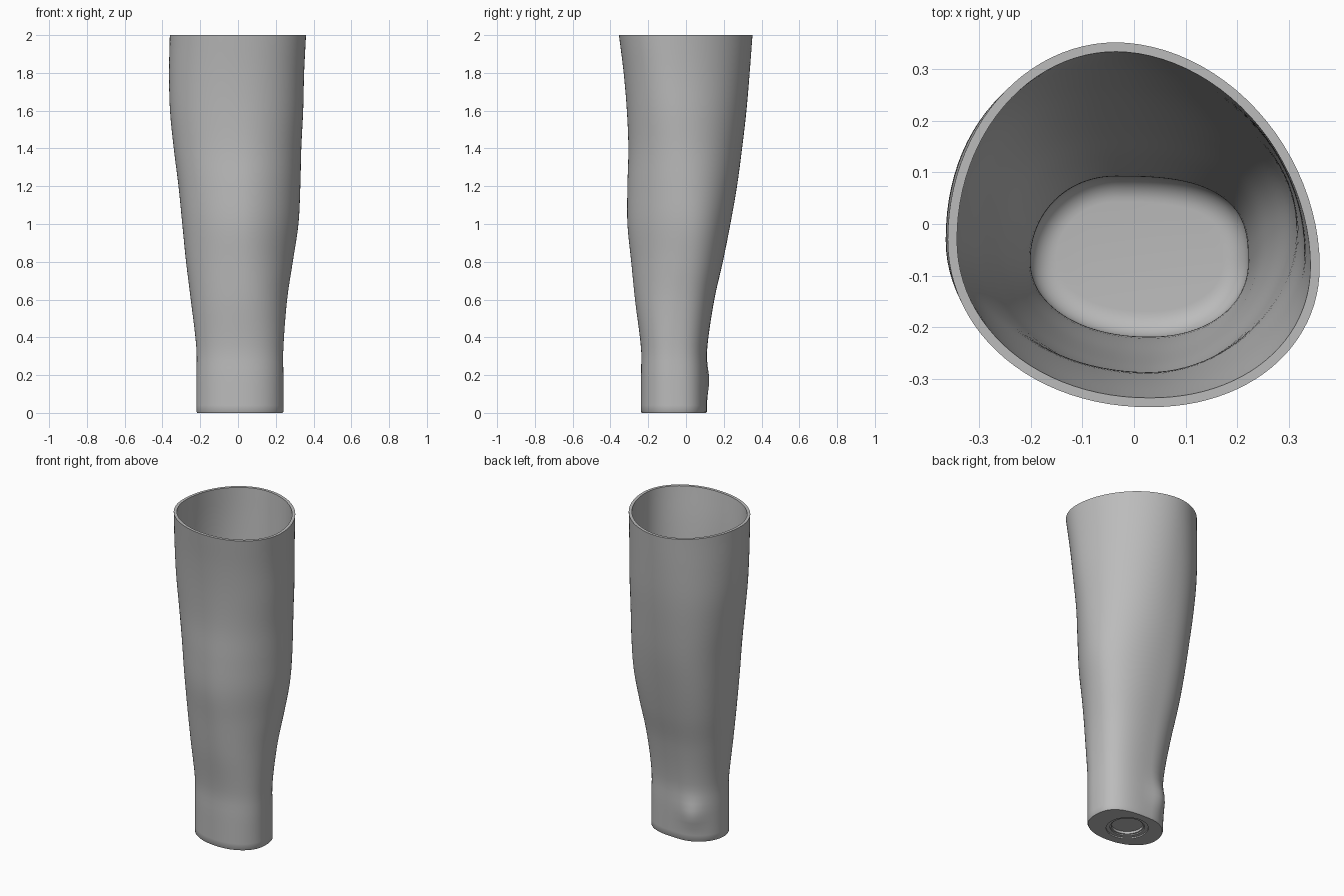
import bpy
import bmesh
import math
from mathutils import Vector

default_cube = bpy.data.objects.get("Cube")
if default_cube:
    bpy.data.objects.remove(default_cube, do_unlink=True)

QUARTER = 24          # points per quarter of a section
WALL = 0.018
FLOOR = 0.05
FILLET = 0.05
RECESS_CENTRE = Vector((0.0, -0.06))

# Extents by height: z, right side, left side, front, back
EXTENTS = [
    (0.0, -0.22, 0.24, -0.238, 0.11),
    (0.2, -0.22, 0.24, -0.238, 0.112),
    (0.34, -0.22, 0.24, -0.238, 0.112),
    (0.6, -0.25, 0.26, -0.27, 0.15),
    (0.8, -0.275, 0.29, -0.29, 0.195),
    (1.0, -0.295, 0.32, -0.31, 0.235),
    (1.2, -0.315, 0.33, -0.31, 0.27),
    (1.4, -0.34, 0.335, -0.305, 0.297),
    (1.6, -0.36, 0.345, -0.313, 0.32),
    (1.8, -0.365, 0.35, -0.33, 0.337),
    (2.0, -0.361, 0.36, -0.355, 0.352),
]

# Shape by height: z, y of the +x and -x extremes, roundness of four corners
SHAPE = [
    (0.0, -0.07, -0.07, 2.8, 2.0, 2.1, 2.1),
    (0.4, -0.07, -0.07, 2.7, 2.1, 2.1, 2.1),
    (1.0, 0.0, -0.04, 2.2, 2.5, 2.0, 1.85),
    (2.0, -0.08, -0.03, 1.9, 2.0, 2.05, 2.1),
]


def sample(table, z):
    """Smooth interpolation of table rows at height z."""
    i = 0
    while i < len(table) - 2 and z > table[i + 1][0]:
        i += 1
    a, b = table[i], table[i + 1]
    before, after = table[max(i - 1, 0)], table[min(i + 2, len(table) - 1)]
    span = b[0] - a[0]
    t = (z - a[0]) / span
    values = []
    for k in range(1, len(a)):
        slope_a = (b[k] - before[k]) / (b[0] - before[0]) * span
        slope_b = (after[k] - a[k]) / (after[0] - a[0]) * span
        values.append((2*t**3 - 3*t**2 + 1) * a[k] + (t**3 - 2*t**2 + t) * slope_a
                      + (3*t**2 - 2*t**3) * b[k] + (t**3 - t**2) * slope_b)
    return values


def section(z):
    """Closed outline made of four rounded quarters between the extremes."""
    x_min, x_max, y_min, y_max = sample(EXTENTS, z)
    y_pos, y_neg, *power = sample(SHAPE, z)
    back_x, front_x = -0.035, 0.03
    corners = [
        (x_max, y_pos, back_x, y_max),
        (x_min, y_neg, back_x, y_max),
        (x_min, y_neg, front_x, y_min),
        (x_max, y_pos, front_x, y_min),
    ]
    points = []
    for q, (side_x, side_y, end_x, end_y) in enumerate(corners):
        for s in range(QUARTER):
            step = s if q % 2 == 0 else QUARTER - s
            angle = step / QUARTER * math.pi / 2
            c = max(math.cos(angle), 0.0) ** (2 / power[q])
            d = math.sin(angle) ** (2 / power[q])
            points.append(Vector((end_x + (side_x - end_x) * c,
                                  side_y + (end_y - side_y) * d)))
    return points


def inset(points, distance):
    count = len(points)
    result = []
    for i, p in enumerate(points):
        tangent = (points[(i + 1) % count] - points[i - 1]).normalized()
        result.append(p + Vector((-tangent.y, tangent.x)) * distance)
    return result


def add_bump(points, z):
    """Small bony knob low on the back."""
    result = []
    for p in points:
        reach = (p - Vector((-0.11, 0.095))).length / 0.075
        rise = (z - 0.17) / 0.08
        result.append(p + Vector((-0.4, 0.9)) * 0.022 * math.exp(-reach**2 - rise**2))
    return result


def circle(radius):
    total = 4 * QUARTER
    return [RECESS_CENTRE + radius * Vector((math.cos(2 * math.pi * i / total),
                                             math.sin(2 * math.pi * i / total)))
            for i in range(total)]


# Rings from the recessed disc underneath, up the outside and down the inside
rings = [(circle(radius), z) for radius, z in
         ((0.09, 0.03), (0.09, 0.015), (0.098, 0.015), (0.098, 0.008),
          (0.12, 0.008), (0.12, 0.0))]
rings.append((inset(section(0), 0.004), 0.0))
levels = [0.006] + [0.04 * i for i in range(1, 51)]
for z in levels:
    rings.append((add_bump(section(z), z), z))
for z in reversed(levels):
    if z > FLOOR + FILLET:
        rings.append((inset(section(z), WALL), z))
for i in range(9):
    angle = i / 8 * math.pi / 2
    z = FLOOR + FILLET * (1 - math.sin(angle))
    rings.append((inset(section(z), WALL + FILLET * (1 - math.cos(angle))), z))

bm = bmesh.new()
loops = [[bm.verts.new((p.x, p.y, z)) for p in points] for points, z in rings]
for low, high in zip(loops, loops[1:]):
    for i in range(len(low)):
        j = (i + 1) % len(low)
        bm.faces.new((low[i], low[j], high[j], high[i]))
bm.faces.new(loops[0])
bm.faces.new(loops[-1])
bmesh.ops.recalc_face_normals(bm, faces=bm.faces)
mesh = bpy.data.meshes.new("forearm_sleeve")
bm.to_mesh(mesh)
bm.free()

# Single grey material
grey = bpy.data.materials.new("plain_grey")
grey.use_nodes = True
colour = (0.5, 0.5, 0.5, 1.0)
grey.diffuse_color = colour
grey.node_tree.nodes["Principled BSDF"].inputs["Base Color"].default_value = colour
mesh.materials.append(grey)

sleeve = bpy.data.objects.new("forearm_sleeve", mesh)
bpy.context.collection.objects.link(sleeve)
bpy.ops.object.select_all(action="DESELECT")
sleeve.select_set(True)
bpy.context.view_layer.objects.active = sleeve
bpy.ops.object.shade_smooth_by_angle(angle=math.radians(35))
